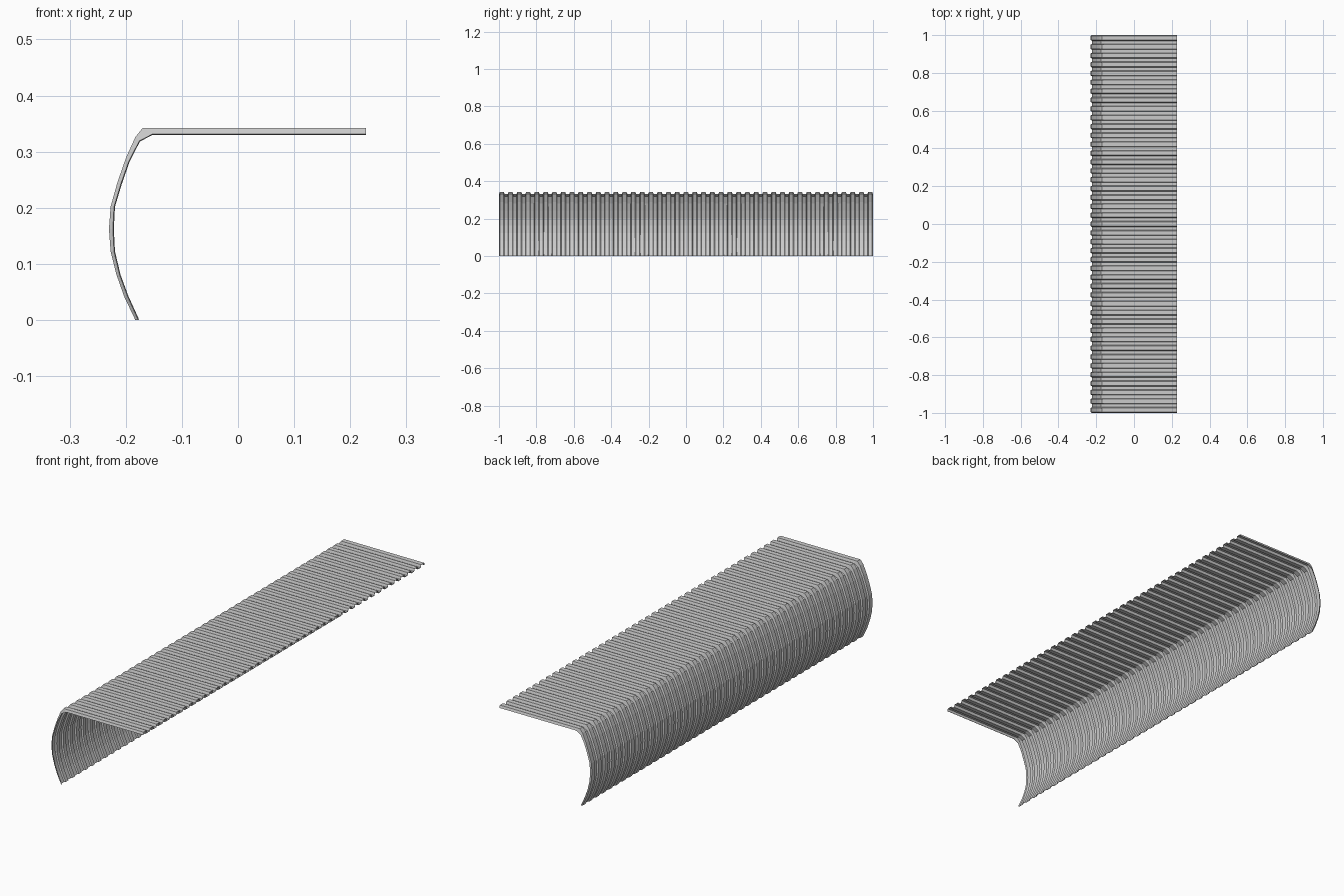
import bpy, bmesh

if "Cube" in bpy.data.objects:
    bpy.data.objects.remove(bpy.data.objects["Cube"])

# bent cross-section: matching points on ridge (outer) and valley (inner) levels
outer = [(-0.183, 0), (-0.203, 0.042), (-0.217, 0.082), (-0.227, 0.122), (-0.230, 0.162),
         (-0.227, 0.202), (-0.215, 0.245), (-0.200, 0.288), (-0.183, 0.326), (-0.170, 0.342), (0.228, 0.342)]
inner = [(-0.178, 0), (-0.197, 0.042), (-0.211, 0.080), (-0.221, 0.122), (-0.223, 0.162),
         (-0.221, 0.202), (-0.209, 0.242), (-0.195, 0.282), (-0.176, 0.319), (-0.153, 0.331), (0.228, 0.331)]

# trapezoid corrugation along y, a ridge at both ends
ridges, foot, slope = 43, 0.030, 0.004
period = (2.0 - foot) / (ridges - 1)
stations = []
for i in range(ridges):
    y = -1 + i * period
    stations += [(y, inner), (y + slope, outer), (y + foot - slope, outer), (y + foot, inner)]

bm = bmesh.new()
rows = [[bm.verts.new((x, y, z)) for x, z in prof] for y, prof in stations]
for a, b in zip(rows, rows[1:]):
    for j in range(len(a) - 1):
        bm.faces.new((a[j], a[j + 1], b[j + 1], b[j]))
bmesh.ops.recalc_face_normals(bm, faces=bm.faces)
bm.normal_update()
if sum(f.normal.z * f.calc_area() for f in bm.faces) < 0:
    bmesh.ops.reverse_faces(bm, faces=bm.faces)

me = bpy.data.meshes.new("corrugated_sheet")
bm.to_mesh(me)
bm.free()
sheet = bpy.data.objects.new("corrugated_sheet", me)
bpy.context.collection.objects.link(sheet)

# thin metal gauge
mod = sheet.modifiers.new("gauge", 'SOLIDIFY')
mod.thickness = 0.002
mod.offset = -1
